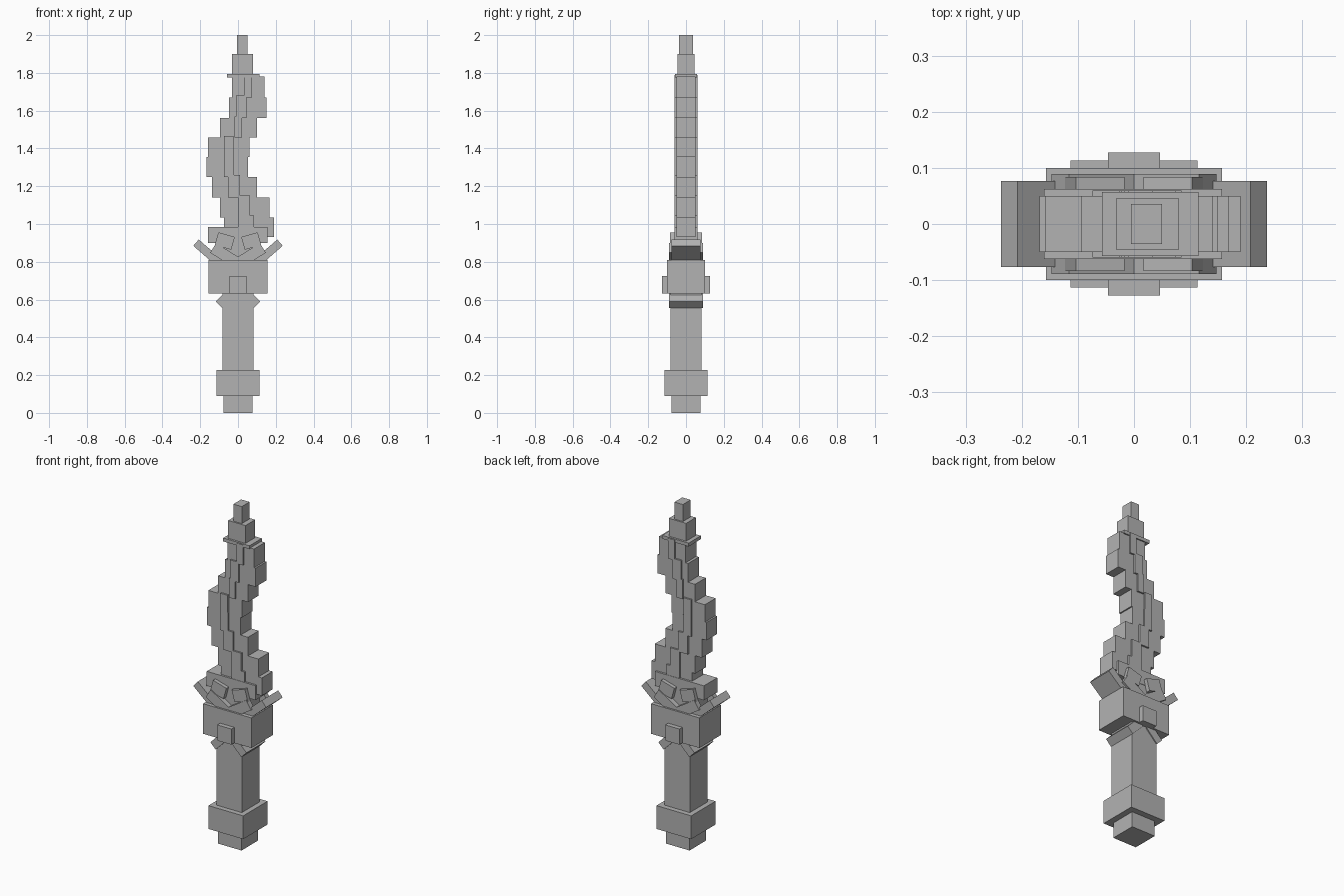
import bpy
from math import radians

cube = bpy.data.objects.get("Cube")
if cube:
    bpy.data.objects.remove(cube, do_unlink=True)

grey = bpy.data.materials.new("plain_grey")
grey.use_nodes = True
tone = (0.45, 0.45, 0.45, 1)
grey.diffuse_color = tone
grey.node_tree.nodes["Principled BSDF"].inputs["Base Color"].default_value = tone


def block(name, center, size, tilt=0):
    """Box with full size, tilted about the y axis."""
    bpy.ops.mesh.primitive_cube_add(size=1, location=center, rotation=(0, radians(tilt), 0))
    ob = bpy.context.object
    ob.name = name
    ob.scale = size
    ob.data.materials.append(grey)
    return ob


def slab(name, x0, x1, z0, z1, half_y):
    """Upright box given by its front outline and half depth."""
    return block(name, ((x0 + x1) / 2, 0, (z0 + z1) / 2), (x1 - x0, 2 * half_y, z1 - z0))


# Handle and guard
slab("pommel_tip", -0.077, 0.077, 0, 0.09, 0.077)
slab("pommel", -0.113, 0.113, 0.09, 0.227, 0.113)
slab("grip", -0.083, 0.083, 0.227, 0.64, 0.083)
slab("guard", -0.157, 0.157, 0.633, 0.81, 0.1)
slab("guard_stud", -0.046, 0.046, 0.633, 0.725, 0.127)

# Angled prongs below the guard, wings above it
for side, label in ((1, "left"), (-1, "right")):
    block(label + "_prong", (side * 0.065, 0, 0.608), (0.1, 0.178, 0.048), side * 45)
    block(label + "_wing", (side * 0.16, 0, 0.847), (0.165, 0.154, 0.044), side * -41)

    # Crossed petals on the front and back of the blade root
    for y, face in ((-0.074, "front"), (0.074, "back")):
        block(f"{face}_{label}_lower_petal", (side * 0.07, y, 0.835),
              (0.145, 0.03, 0.06), side * -32)
        block(f"{face}_{label}_upper_petal", (side * 0.07, y * 0.97, 0.91),
              (0.09, 0.024, 0.07), side * -16)

# Blade root
slab("blade_neck", -0.1, 0.1, 0.8, 0.91, 0.06)
slab("blade_root", -0.16, 0.157, 0.9, 0.985, 0.062)

# Wavy stepped blade: base height, left edge, right edge, ridge edges
steps = [
    (0.93, -0.075, 0.19, 0.0, 0.085),
    (1.035, -0.095, 0.168, 0.0, 0.063),
    (1.14, -0.138, 0.1, -0.053, 0.01),
    (1.25, -0.168, 0.052, -0.074, -0.022),
    (1.355, -0.158, 0.06, -0.074, -0.025),
    (1.457, -0.094, 0.1, -0.018, 0.022),
    (1.56, -0.048, 0.15, -0.01, 0.045),
    (1.67, -0.032, 0.14, 0.032, 0.074),
]
tops = [s[0] for s in steps[1:]] + [1.78]
for i, ((z, x0, x1, r0, r1), top) in enumerate(zip(steps, tops)):
    slab(f"blade_step_{i + 1}", x0, x1, z, top, 0.05)
    slab(f"blade_ridge_{i + 1}", r0, r1, z, top + 0.01, 0.06)

# Blade tip
slab("tip_band", -0.057, 0.115, 1.775, 1.795, 0.057)
slab("blade_upper_tip", -0.032, 0.08, 1.78, 1.9, 0.045)
slab("blade_point", -0.005, 0.05, 1.9, 2.0, 0.036)
